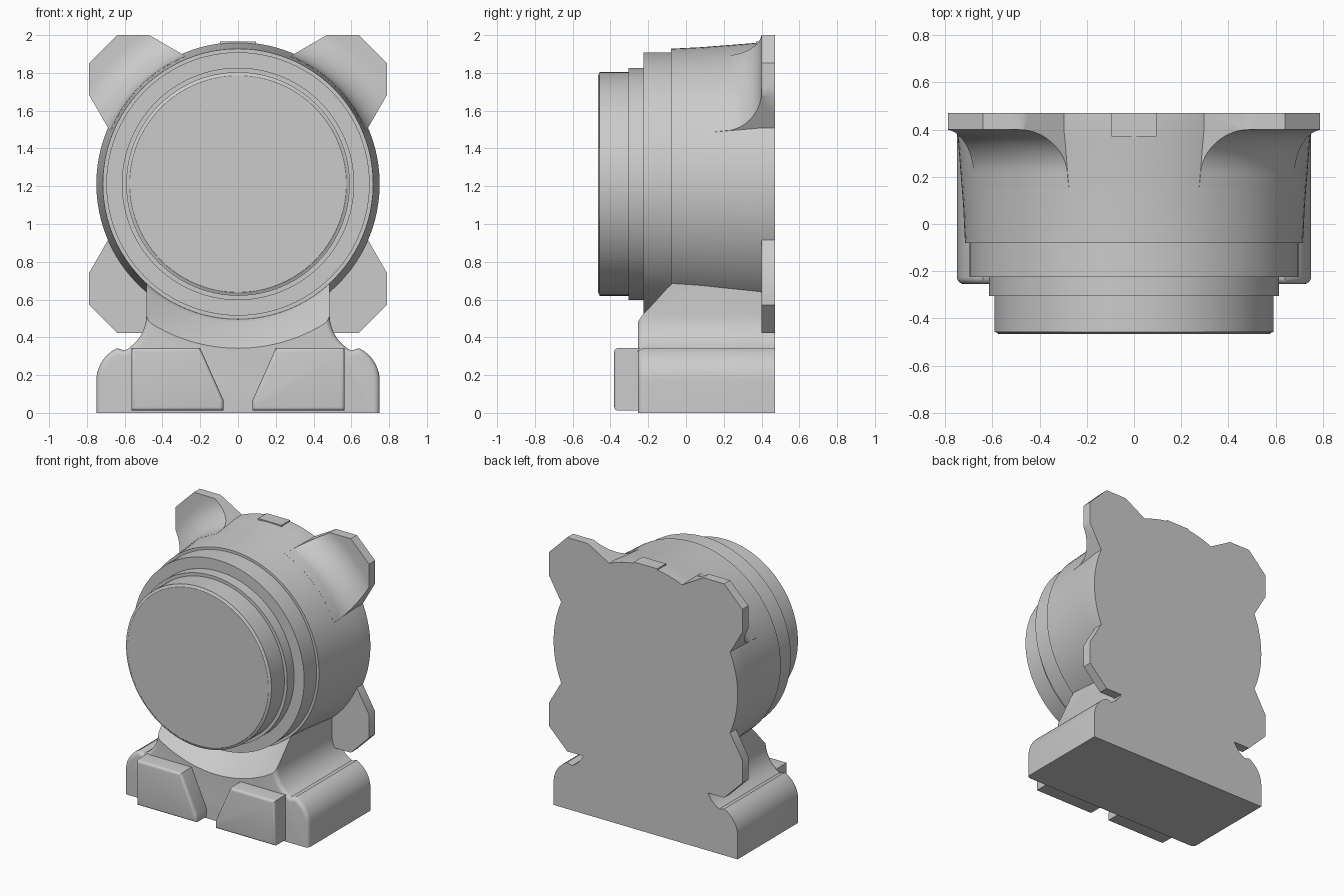
import bpy, bmesh
from math import sin, cos, pi, radians
from mathutils import Vector, Matrix

if "Cube" in bpy.data.objects:
    bpy.data.objects.remove(bpy.data.objects["Cube"], do_unlink=True)

AXIS_Z = 1.212   # height of the drum axis
BACK = 0.47      # rear plane shared by all parts

grey = bpy.data.materials.new("plain_grey")
grey.use_nodes = True
colour = (0.6, 0.6, 0.6, 1)
grey.diffuse_color = colour
grey.node_tree.nodes["Principled BSDF"].inputs["Base Color"].default_value = colour


def finish(bm, name, helper=False):
    bmesh.ops.recalc_face_normals(bm, faces=bm.faces)
    mesh = bpy.data.meshes.new(name)
    bm.to_mesh(mesh)
    bm.free()
    mesh.materials.append(grey)
    obj = bpy.data.objects.new(name, mesh)
    bpy.context.collection.objects.link(obj)
    if helper:
        obj.hide_render = True
        obj.hide_set(True)
    return obj


def revolve(name, profile, helper=False, steps=96):
    """Turn (radius, y) points around the drum axis."""
    bm = bmesh.new()
    rings = []
    for r, y in profile:
        rings.append([bm.verts.new((r * sin(2 * pi * i / steps), y,
                                    AXIS_Z + r * cos(2 * pi * i / steps)))
                      for i in range(steps)])
    for a, b in zip(rings, rings[1:]):
        for i in range(steps):
            j = (i + 1) % steps
            bm.faces.new((a[i], a[j], b[j], b[i]))
    bm.faces.new(rings[0])
    bm.faces.new(rings[-1])
    return finish(bm, name, helper)


def extrude(name, outline, front, back, bevel=0, floor=None):
    """Extrude an (x, z) outline along y, rounding front edges above the floor."""
    bm = bmesh.new()
    face = bm.faces.new([bm.verts.new((x, front, z)) for x, z in outline])
    res = bmesh.ops.extrude_face_region(bm, geom=[face], use_keep_orig=True)
    moved = [v for v in res["geom"] if isinstance(v, bmesh.types.BMVert)]
    bmesh.ops.translate(bm, verts=moved, vec=(0, back - front, 0))
    bmesh.ops.recalc_face_normals(bm, faces=bm.faces)
    if bevel:
        edges = [e for e in bm.edges
                 if all(abs(v.co.y - front) < 1e-5 for v in e.verts)
                 and (floor is None or any(v.co.z > floor + 1e-4 for v in e.verts))]
        bmesh.ops.bevel(bm, geom=edges, offset=bevel, segments=4, profile=0.5,
                        affect='EDGES', clamp_overlap=True)
    return finish(bm, name)


def boolean(obj, cutter, operation):
    mod = obj.modifiers.new("cut", 'BOOLEAN')
    mod.object = cutter
    mod.operation = operation
    mod.solver = 'EXACT'
    bpy.context.view_layer.objects.active = obj
    bpy.ops.object.modifier_apply(modifier=mod.name)


def arc(cx, cz, r, start, end, steps=10):
    return [(cx + r * cos(radians(start + (end - start) * i / steps)),
             cz + r * sin(radians(start + (end - start) * i / steps)))
            for i in range(steps + 1)]


parts = []

# Stepped drum
parts.append(revolve("drum", [
    (0.574, -0.466), (0.582, -0.46), (0.592, -0.457), (0.592, -0.305),
    (0.615, -0.305), (0.615, -0.225), (0.697, -0.225), (0.697, -0.08),
    (0.716, -0.08), (0.724, 0.08), (0.735, 0.22), (0.746, 0.36),
    (0.75, 0.40), (0.75, BACK)]))

# Upper lugs: plates with a curved cove running into the drum
flare = revolve("lug_flare_helper",
                [(0.5, 0.15), (0.73, 0.15)]
                + [(0.935 + r, y + 0.2) for r, y in arc(0, 0, 0.2, 180, 90, 14)]
                + [(1.2, 0.40), (1.2, BACK), (0.5, BACK)], True)
half = [(0.13, 0.59), (0.30, 0.69), (0.47, 0.788), (0.64, 0.788)]
lug = half + [(z, x) for x, z in reversed(half)]
for side, sx in (("left", 1), ("right", -1)):
    upper = extrude("upper_lug_" + side,
                    [(sx * x, AXIS_Z + z) for x, z in lug], 0.1, 0.6)
    boolean(upper, flare, 'INTERSECT')
    parts.append(upper)
    # Lower lugs: plain plates
    parts.append(extrude("lower_lug_" + side,
                         [(sx * x, AXIS_Z - z) for x, z in lug], 0.40, BACK))

# Flat tab on top of the drum
parts.append(extrude("top_tab", [(-0.095, 1.9), (0.095, 1.9), (0.095, 1.965),
                                 (-0.095, 1.965)], 0.37, BACK))

# Pedestal with rounded shoulders, hollowed around the drum by a cone
right_half = ([(0.75, 0)] + arc(0.56, 0.17, 0.19, 0, 65)
              + arc(0.70, 0.52, 0.215, 242, 180) + [(0.485, 0.75)])
outline = right_half + [(-x, z) for x, z in reversed(right_half)]
base = extrude("pedestal", outline, -0.255, BACK, 0.03, 0)
cone = revolve("neck_cone_helper",
               [(1.0, -0.40), (0.87, -0.255), (0.855, -0.24), (0.735, -0.10),
                (0.715, -0.07), (0.705, -0.03), (0.69, 0.0), (0.69, 0.2)], True)
boolean(base, cone, 'DIFFERENCE')
parts.append(base)

# Front feet pads
pad = [(0.565, 0.012), (0.565, 0.343), (0.20, 0.343), (0.078, 0.07), (0.078, 0.012)]
for side, sx in (("left", 1), ("right", -1)):
    parts.append(extrude("foot_pad_" + side, [(sx * x, z) for x, z in pad],
                         -0.38, -0.24, 0.02))

# Smooth shading with sharp creases
bpy.ops.object.select_all(action='DESELECT')
for obj in parts:
    obj.select_set(True)
bpy.context.view_layer.objects.active = parts[0]
bpy.ops.object.shade_smooth_by_angle(angle=radians(30))

# Remove the finished cutters
for helper in (flare, cone):
    bpy.data.objects.remove(helper, do_unlink=True)
